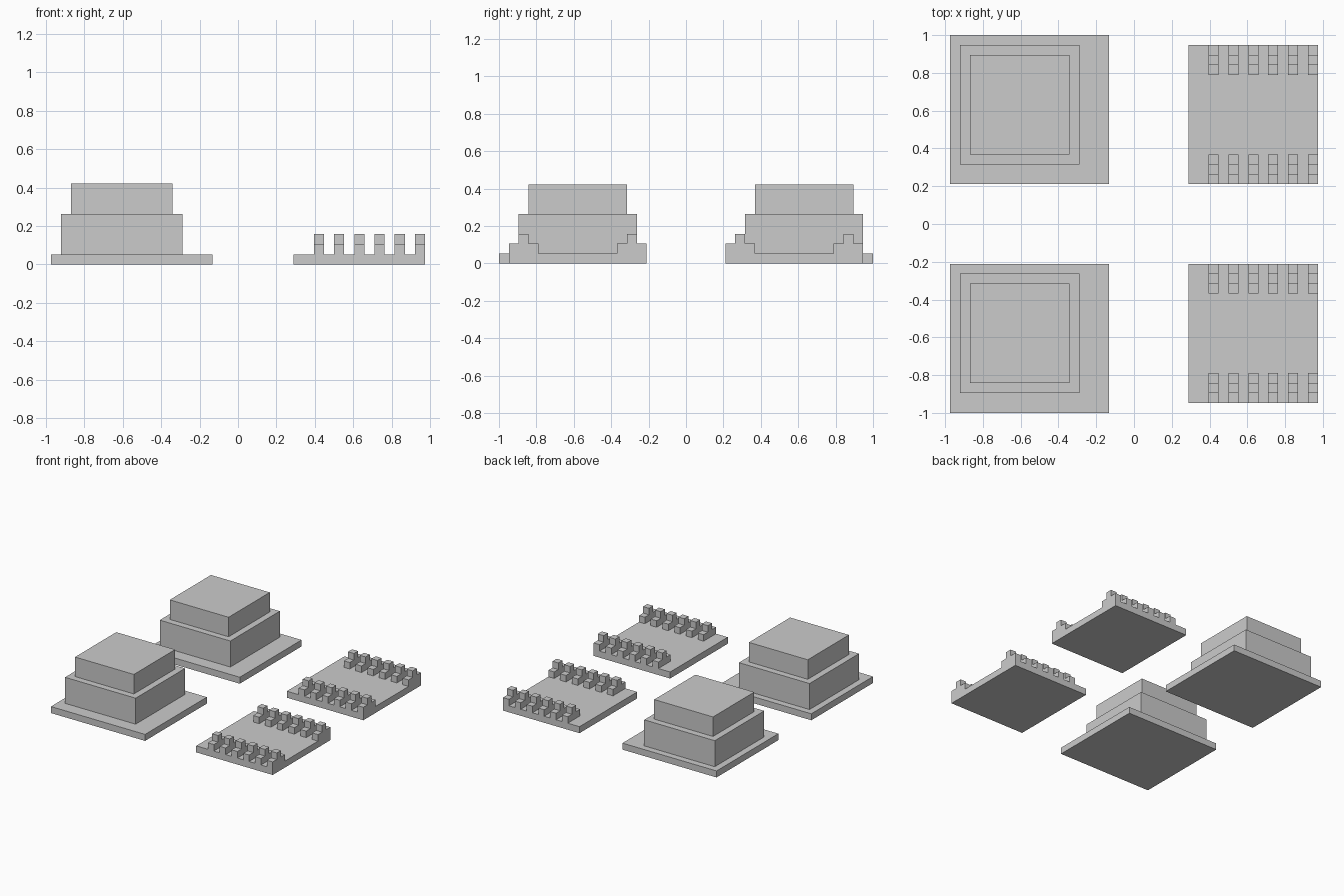
import bpy

if "Cube" in bpy.data.objects:
    bpy.data.objects.remove(bpy.data.objects["Cube"])

U = 2 / 38  # the model sits on a grid of 38 units along y


def make_prism(name, profile, x0, x1):
    """Extrude a (y, z) profile, given counter-clockwise seen from +x, from x0 to x1."""
    n = len(profile)
    verts = [(x * U, y * U, z * U) for x in (x0, x1) for y, z in profile]
    faces = [list(range(n))[::-1], list(range(n, 2 * n))]
    faces += [(i, (i + 1) % n, n + (i + 1) % n, n + i) for i in range(n)]
    mesh = bpy.data.meshes.new(name)
    mesh.from_pydata(verts, [], faces)
    obj = bpy.data.objects.new(name, mesh)
    bpy.context.collection.objects.link(obj)
    return obj


def make_box(name, x0, x1, y0, y1, z0, z1):
    return make_prism(name, [(y0, z0), (y1, z0), (y1, z1), (y0, z1)], x0, x1)


# Stepped blocks: plinth, wide tier, narrow tier (tiers sit off-centre on the plinth)
for side, y in (("front", -19), ("back", 4)):
    make_box(f"{side}_block_plinth", -18.5, -2.5, y, y + 15, 0, 1)
    y += 2
    make_box(f"{side}_block_lower_tier", -17.5, -5.5, y, y + 12, 1, 5)
    make_box(f"{side}_block_upper_tier", -16.5, -6.5, y + 1, y + 11, 5, 8)

# Toothed slabs: a flat plate with a row of six stepped teeth along each long edge
STEP = [(0, 1), (3, 1), (3, 2), (2, 2), (2, 3), (1, 3), (1, 2), (0, 2)]
for side, y in (("front", -18), ("back", 4)):
    make_box(f"{side}_slab", 5.5, 18.5, y, y + 14, 0, 1)
    for row, dy in (("front", 0), ("back", 11)):
        teeth = make_prism(f"{side}_slab_{row}_teeth",
                           [(y + dy + a, z) for a, z in STEP], 7.5, 8.5)
        array = teeth.modifiers.new("row", 'ARRAY')
        array.count = 6
        array.use_relative_offset = False
        array.use_constant_offset = True
        array.constant_offset_displace = (2 * U, 0, 0)
